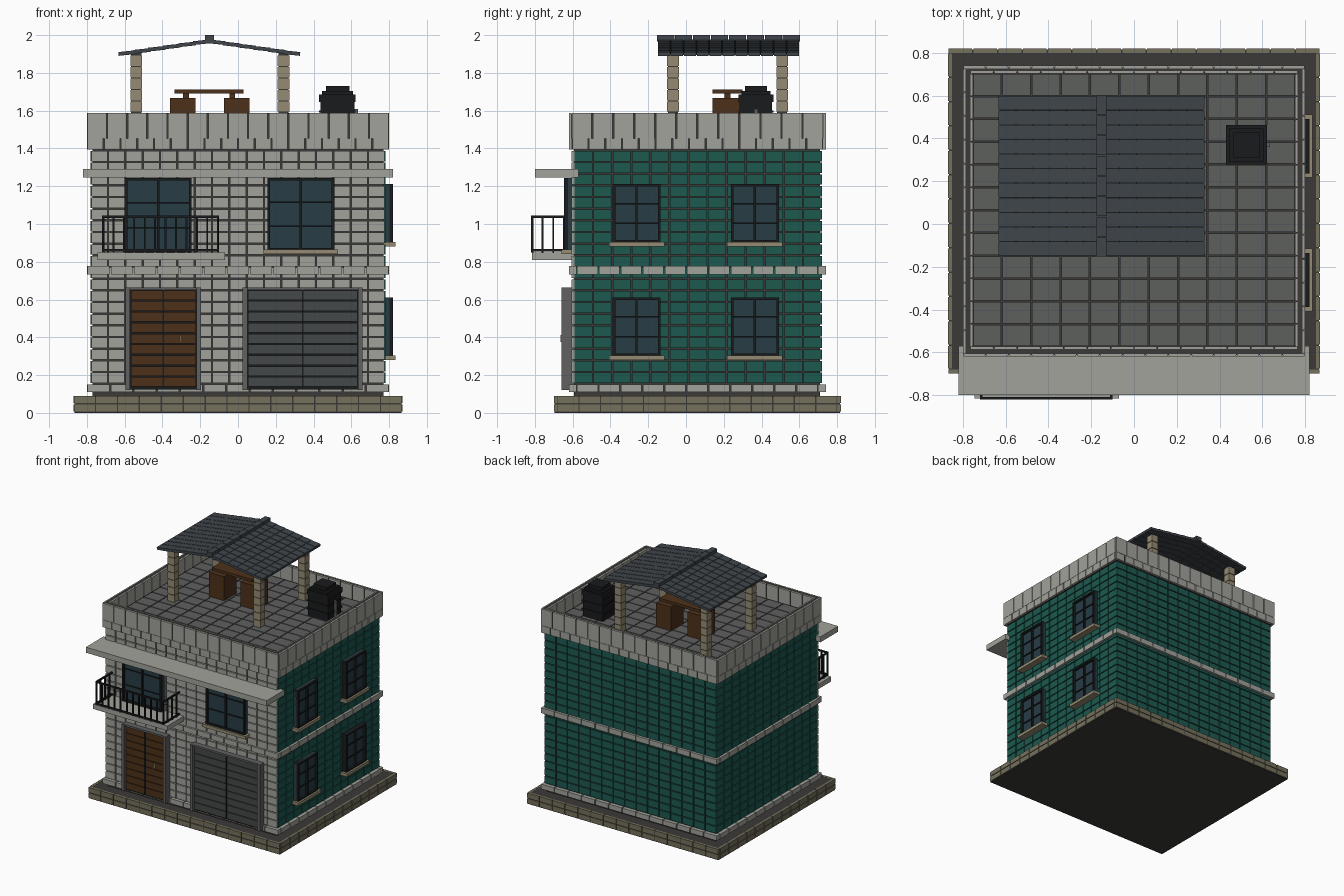
import bpy, bmesh, math
from mathutils import Matrix, Vector

if "Cube" in bpy.data.objects:
    bpy.data.objects.remove(bpy.data.objects["Cube"])

COLORS = {
    "light_stone": (0.36, 0.36, 0.33), "green": (0.012, 0.10, 0.08),
    "mortar": (0.045, 0.042, 0.038), "base_stone": (0.18, 0.165, 0.11),
    "sand": (0.30, 0.26, 0.17), "wood": (0.075, 0.03, 0.01),
    "glass": (0.02, 0.045, 0.06), "black": (0.01, 0.011, 0.012),
    "shutter": (0.06, 0.065, 0.065), "trim": (0.12, 0.12, 0.12),
    "slate": (0.05, 0.06, 0.07), "floor": (0.11, 0.115, 0.11),
    "brass": (0.4, 0.32, 0.15),
}
MATS = {}
for key, col in COLORS.items():
    MATS[key] = bpy.data.materials.new(key)
    MATS[key].diffuse_color = (*col, 1)


def build(name, mat, boxes):
    """One object from boxes (x0, x1, y0, y1, z0, z1[, tilt about y])."""
    bm = bmesh.new()
    for b in boxes:
        lo, hi = Vector(b[0:6:2]), Vector(b[1:6:2])
        rot = Matrix.Rotation(b[6], 4, 'Y') if len(b) > 6 else Matrix()
        m = Matrix.Translation((lo + hi) / 2) @ rot @ Matrix.Diagonal((*(hi - lo), 1))
        bmesh.ops.create_cube(bm, size=1, matrix=m)
    me = bpy.data.meshes.new(name)
    bm.to_mesh(me)
    bm.free()
    me.materials.append(MATS[mat])
    ob = bpy.data.objects.new(name, me)
    bpy.context.collection.objects.link(ob)
    return ob


def cells(a0, a1, size, gap=0.007):
    """Split a span into equal pieces separated by joints."""
    n = max(1, round((a1 - a0) / size))
    s = (a1 - a0) / n
    return [(a0 + i * s + gap / 2, a0 + (i + 1) * s - gap / 2) for i in range(n)]


def wall(axis, d0, d1, a0, a1, z0, z1, w, h):
    """Brick facing; axis is the one the wall runs along, d0..d1 its depth."""
    out = []
    for z in cells(z0, z1, h):
        for a in cells(a0, a1, w):
            out.append((*a, d0, d1, *z) if axis == 'x' else (d0, d1, *a, *z))
    return out


def ring(x, y0, y1, z0, z1, t, w, h):
    """Brick facing on all four sides of a rectangle."""
    return (wall('x', y0, y0 + t, -x, x, z0, z1, w, h) + wall('x', y1 - t, y1, -x, x, z0, z1, w, h)
            + wall('y', -x, -x + t, y0 + t, y1 - t, z0, z1, w, h)
            + wall('y', x - t, x, y0 + t, y1 - t, z0, z1, w, h))


FLOOR = 1.47

# base plinth
build("base_core", "mortar", [(-.865, .865, -.695, .815, 0, .09)])
build("base_blocks", "base_stone", ring(.87, -.70, .82, .004, .094, .02, .115, .045))

# building core and parapet core
build("wall_core", "mortar", [(-.77, .77, -.593, .71, .09, FLOOR - .01)])
build("parapet_core", "mortar", [
    (-.792, .792, -.612, -.578, 1.395, 1.585), (-.792, .792, .708, .732, 1.395, 1.585),
    (-.792, -.758, -.578, .708, 1.395, 1.585), (.758, .792, -.578, .708, 1.395, 1.585)])

# brick facings
build("front_bricks", "light_stone", wall('x', -.605, -.58, -.78, .78, .155, 1.39, .092, .062))
build("right_bricks", "green", wall('y', .755, .78, -.593, .72, .155, 1.39, .105, .062))
build("left_bricks", "green", wall('y', -.78, -.755, -.593, .72, .155, 1.39, .105, .062))
build("back_bricks", "green", wall('x', .70, .72, -.78, .78, .155, 1.39, .105, .062))

# stone bands and parapet facing
build("bottom_band", "light_stone", ring(.80, -.62, .74, .108, .155, .04, .12, .05))
build("middle_band", "light_stone", ring(.80, -.62, .74, .73, .78, .04, .12, .05))
build("parapet_blocks", "light_stone",
      ring(.80, -.62, .74, 1.39, 1.455, .015, .09, .065)
      + ring(.80, -.62, .74, 1.45, 1.592, .012, .11, .14))
build("parapet_inner_lining", "light_stone", ring(.765, -.585, .715, FLOOR, 1.592, .012, .11, .12))

# roof terrace tiles
build("terrace_tiles", "floor", [(*x, *y, FLOOR - .02, FLOOR)
      for x in cells(-.755, .755, .138) for y in cells(-.575, .705, .107)])

# canopy over upper front windows
build("front_canopy", "light_stone", [(-.82, .82, -.80, -.57, 1.245, 1.29)])


# double door and garage shutter
def door(name, mat, x0, x1):
    m = (x0 + x1) / 2
    build(name + "_frame", "trim", [(x0, x0 + .024, -.66, -.59, .12, .665),
                                    (x1 - .024, x1, -.66, -.59, .12, .665),
                                    (x0, x1, -.65, -.59, .65, .665)])
    build(name + "_backing", "black", [(x0 + .02, x1 - .02, -.632, -.59, .125, .655),
                                       (m - .004, m + .004, -.646, -.59, .135, .65)])
    build(name + "_slats", mat, [(*x, -.64, -.62, *z) for x in cells(x0 + .024, x1 - .024, m - x0)
                                 for z in cells(.135, .652, .057)])


door("front_door", "wood", -.595, -.195)
door("garage_door", "shutter", .025, .66)
build("door_handle", "brass", [(-.309, -.301, -.665, -.635, .375, .412)])


# windows: glass, frame bars and sill, laid out along the wall
def window(name, axis, a0, a1, z0, z1, sill=True):
    def put(a, b, p, q, c, d):
        # p..q is the depth in front of the wall face
        if axis == 'x':
            return (a, b, -.60 - q, -.60 - p, c, d)
        return (.775 + p, .775 + q, a, b, c, d)
    m, t = (a0 + a1) / 2, .014
    build(name + "_glass", "glass", [put(a0, a1, -.01, .026, z0, z1)])
    bars = [put(a0, a0 + t, -.01, .045, z0, z1), put(a1 - t, a1, -.01, .045, z0, z1),
            put(a0, a1, -.01, .045, z0, z0 + t), put(a0, a1, -.01, .045, z1 - t, z1),
            put(m - .006, m + .006, 0, .042, z0, z1)]
    for f in (1 / 3, 2 / 3):
        z = z0 + f * (z1 - z0)
        bars.append(put(a0, a1, 0, .034, z - .004, z + .004))
    build(name + "_frame", "black", bars)
    if sill:
        build(name + "_sill", "sand", [put(a0 - .02, a1 + .02, -.01, .06, z0 - .02, z0 + .004)])


window("balcony_window", 'x', -.60, -.245, .85, 1.243, False)
window("upper_front_window", 'x', .155, .51, .86, 1.243)
for floor, z in (("lower", .30), ("upper", .90)):
    window(floor + "_side_window_front", 'y', -.388, -.135, z, z + .312)
    window(floor + "_side_window_back", 'y', .237, .492, z, z + .312)

# balcony slab and railing
build("balcony_slab", "light_stone", [(-.745, -.07, -.815, -.59, .81, .85)])
X0, X1, YF, YB, r = -.72, -.10, -.82, -.61, .012
rails = []
for z in (.855, 1.033):
    rails += [(X0, X1, YF, YF + r, z, z + r), (X0, X0 + r, YF, YB, z, z + r), (X1 - r, X1, YF, YB, z, z + r)]
for i in range(12):
    x = X0 + (X1 - X0 - r) * i / 11
    rails.append((x, x + r * .8, YF, YF + r, .85, 1.04))
for x in (X0, X1 - r):
    for k in range(1, 4):
        rails.append((x, x + r, YF + k * .056, YF + k * .056 + r * .8, .85, 1.04))
build("balcony_railing", "black", rails)

# pergola pillars of stacked blocks
pillars, cores = [], []
for x in (-.57, .21):
    for y in (-.10, .478):
        cores.append((x + .004, x + .058, y + .004, y + .058, FLOOR, 1.905))
        pillars += [(x, x + .062, y, y + .062, *z) for z in cells(FLOOR, 1.895, .06, .006)]
build("pergola_pillars", "sand", pillars)
build("pergola_pillar_cores", "mortar", cores)

# pergola roof: overlapping slate courses and ridge cap
CX, HALF, N = -.152, .475, 6
step = HALF / N
slates, deck = [], []
for s in (-1, 1):
    for k in range(N):
        x = CX + s * (k + .5) * step
        z = 1.968 - .063 * (k + .5) / (N - .5)
        w = step / 2 + .006
        slates += [(x - w, x + w, *y, z - .010, z + .010, s * math.radians(6))
                   for y in cells(-.15, .60, .068, .005)]
        deck.append((x - w + .004, x + w - .004, -.145, .595, z - .006, z + .005, s * math.radians(6)))
build("pergola_slates", "slate", slates)
build("pergola_deck", "black", deck)
build("pergola_ridge_cap", "slate", [(CX - .024, CX + .024, *y, 1.965, 2.0) for y in cells(-.155, .605, .095, .004)])

# table with two seats beneath the pergola
build("table_top", "wood", [(-.335, .03, .14, .30, 1.69, 1.712)])
build("seats", "wood", [(-.36, -.225, .14, .30, FLOOR, 1.667), (-.075, .06, .14, .30, FLOOR, 1.667)])
build("table_supports", "wood", [(x, x + .03, .205, .235, 1.66, 1.695) for x in (-.29, -.045)])

# water tank
build("water_tank", "black", [(.436, .617, .284, .456, FLOOR, 1.655), (.43, .623, .278, .462, 1.52, 1.535),
                              (.43, .623, .278, .462, 1.59, 1.60), (.43, .623, .278, .462, 1.645, 1.685),
                              (.445, .608, .293, .447, 1.68, 1.703), (.465, .59, .312, .428, 1.70, 1.73)])
build("tank_outlet", "trim", [(.61, .635, .36, .38, FLOOR, 1.61)])

for m in bpy.data.materials:
    if m.users and not m.is_grease_pencil:
        m.use_nodes = True
        m.node_tree.nodes["Principled BSDF"].inputs["Base Color"].default_value = m.diffuse_color
